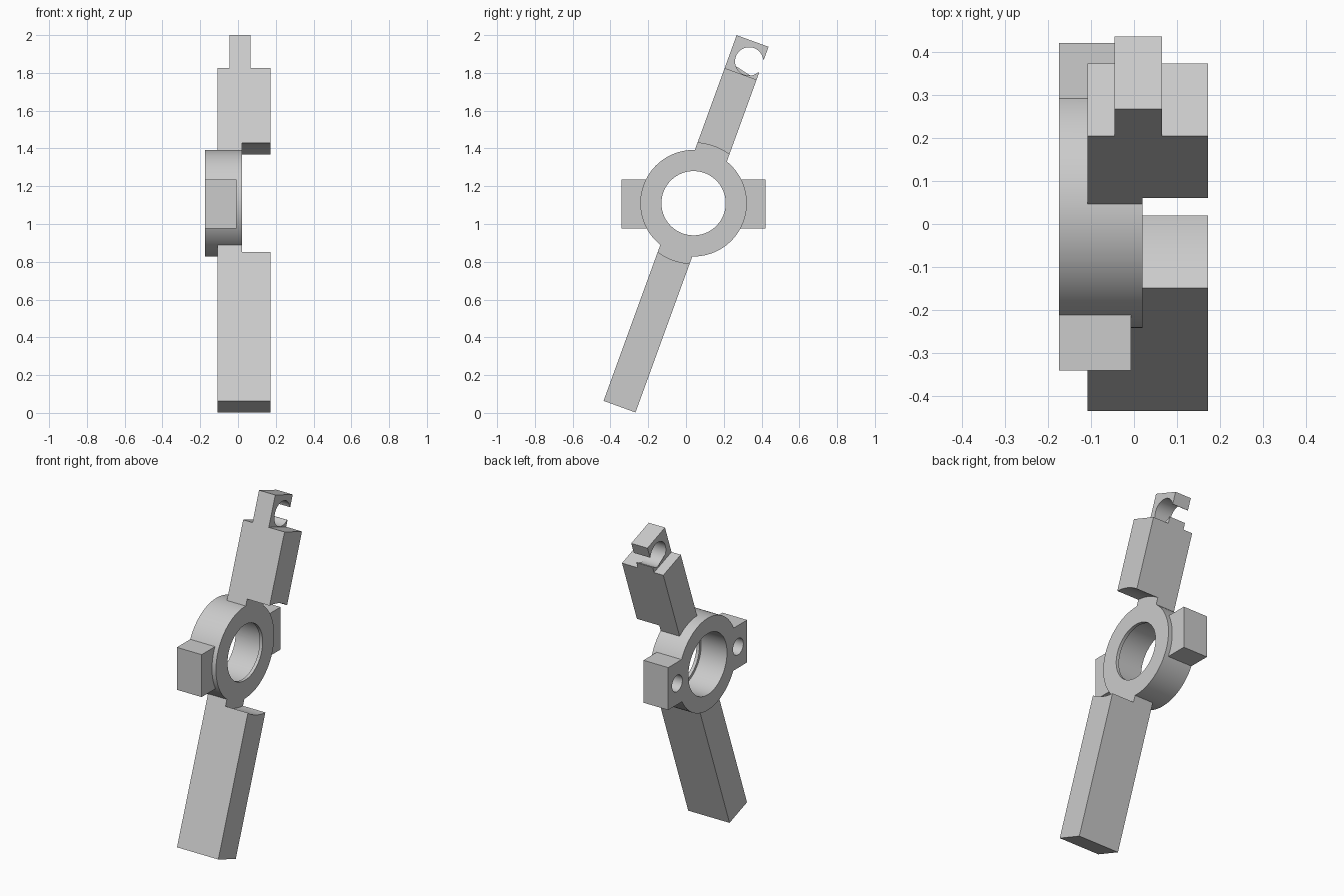
import bpy
import math
from mathutils import Matrix, Vector

cube = bpy.data.objects.get("Cube")
if cube:
    bpy.data.objects.remove(cube, do_unlink=True)

HUB = Vector((0, 0.04, 1.11))      # centre of the bore
TILT = math.radians(-20)           # lean of the arms about x
FACE, REAR = 0.02, -0.175          # flat ends of the hub

grey = bpy.data.materials.new("light grey")
grey.use_nodes = True
colour = (0.6, 0.6, 0.6, 1)
grey.diffuse_color = colour
grey.node_tree.nodes["Principled BSDF"].inputs["Base Color"].default_value = colour


def place(obj, name, local, tilt):
    """Bake a hub-centred, optionally tilted placement into the mesh."""
    obj.name = name
    obj.data.materials.append(grey)
    turn = Matrix.Rotation(tilt, 4, 'X')
    obj.data.transform(Matrix.Translation(HUB) @ turn @ local)
    obj.matrix_world = Matrix.Identity(4)
    return obj


def box(name, x, y, z, tilt=0):
    bpy.ops.mesh.primitive_cube_add(size=1)
    spans = (x, y, z)
    mid = Vector([(a + b) / 2 for a, b in spans])
    size = [b - a for a, b in spans]
    local = Matrix.Translation(mid) @ Matrix.Diagonal((*size, 1))
    return place(bpy.context.object, name, local, tilt)


def rod(name, x, radius, y=0, z=0, tilt=0, sides=96):
    bpy.ops.mesh.primitive_cylinder_add(vertices=sides, radius=radius, depth=x[1] - x[0])
    local = Matrix.Translation(((x[0] + x[1]) / 2, y, z)) @ Matrix.Rotation(math.pi / 2, 4, 'Y')
    return place(bpy.context.object, name, local, tilt)


def combine(target, tool, operation):
    mod = target.modifiers.new(tool.name, 'BOOLEAN')
    mod.operation, mod.solver, mod.object = operation, 'EXACT', tool
    bpy.context.view_layer.objects.active = target
    bpy.ops.object.modifier_apply(modifier=mod.name)
    bpy.data.objects.remove(tool, do_unlink=True)


# Arms, with a narrow tab on the upper one
ARM_X, ARM_Y = (-0.108, 0.172), (-0.09, 0.09)
lower_arm = box("lower_arm", ARM_X, ARM_Y, (-1.146, -0.22), TILT)
upper_arm = box("upper_arm", ARM_X, ARM_Y, (0.22, 0.729), TILT)
tab = box("hook_tab", (-0.045, 0.065), ARM_Y, (0.6, 0.914), TILT)
combine(upper_arm, tab, 'UNION')

# Open hook in the tab: round eye and a slot to the back
combine(upper_arm, rod("hook_eye", (-0.3, 0.3), 0.075, 0.02, 0.806, TILT, 64), 'DIFFERENCE')
combine(upper_arm, box("hook_slot", (-0.3, 0.3), (0.04, 0.2), (0.768, 0.842), TILT), 'DIFFERENCE')

# Round clearance where the arms stand proud of the hub
for arm in (lower_arm, upper_arm):
    combine(arm, rod("clearance", (FACE, 0.4), 0.32), 'DIFFERENCE')

# Hub with a lug on each side, joined to the arms
hub = rod("hub_with_arms", (REAR, FACE), 0.282)
for side in (-1, 1):
    y = sorted((side * 0.22, side * 0.382))
    combine(hub, box("lug", (REAR, -0.007), y, (-0.135, 0.125)), 'UNION')
for arm in (lower_arm, upper_arm):
    combine(hub, arm, 'UNION')

# Bore, with a thin retaining lip at the face end
combine(hub, rod("bore", (-0.3, 0.1), 0.17), 'DIFFERENCE')
combine(hub, rod("bearing_seat", (-0.3, 0.0), 0.187), 'DIFFERENCE')

# Blind screw holes in the lugs
for side in (-1, 1):
    combine(hub, rod("screw_hole", (-0.3, -0.05), 0.05, side * 0.295, -0.005, sides=40), 'DIFFERENCE')

bpy.ops.object.select_all(action='DESELECT')
hub.select_set(True)
bpy.context.view_layer.objects.active = hub
bpy.ops.object.shade_smooth_by_angle(angle=math.radians(30))
